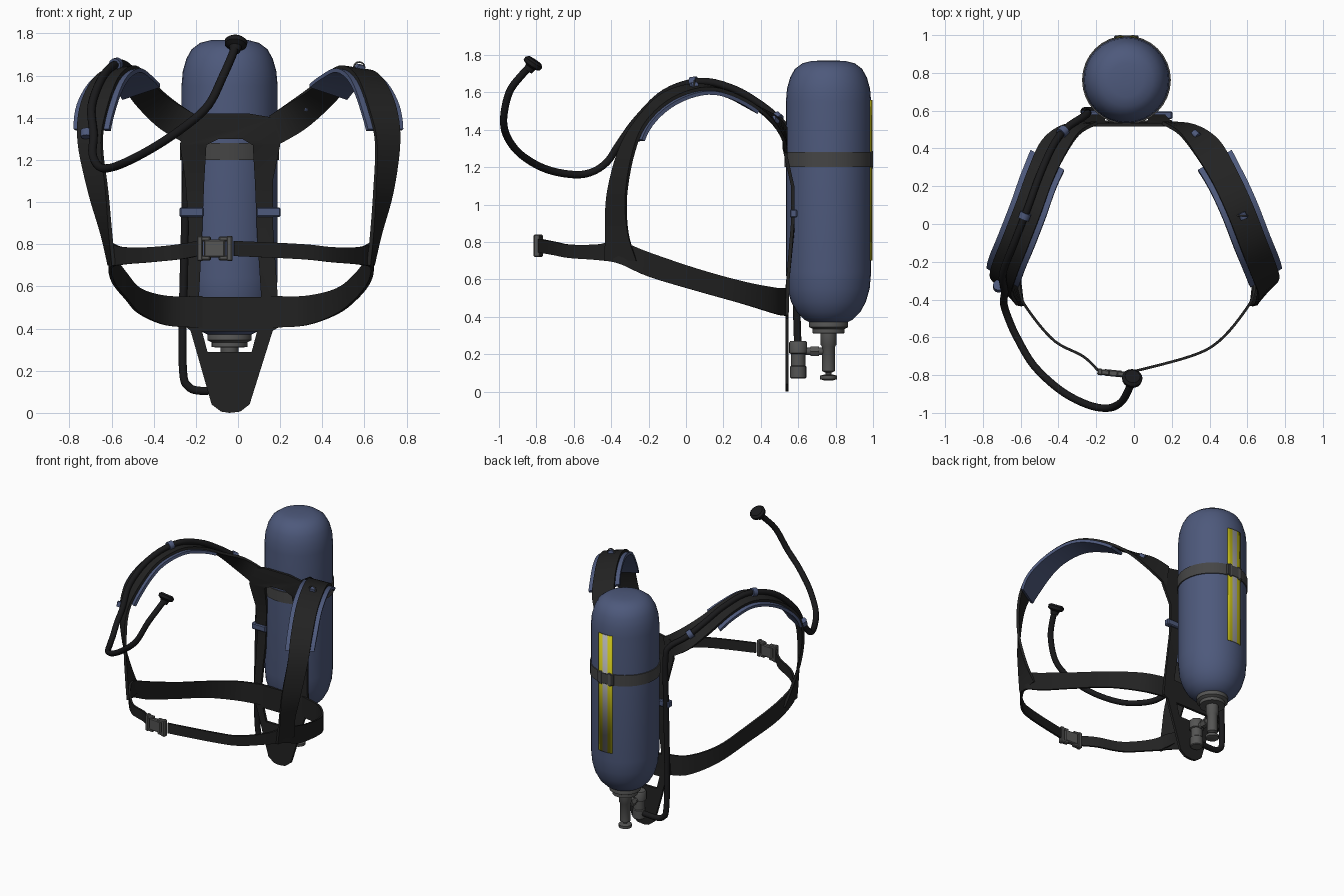
import bpy, bmesh, math
from mathutils import Vector, Matrix

if "Cube" in bpy.data.objects:
    bpy.data.objects.remove(bpy.data.objects["Cube"])

def material(name, rgb):
    m = bpy.data.materials.new(name)
    m.diffuse_color = (*rgb, 1)
    m.use_nodes = True
    m.node_tree.nodes["Principled BSDF"].inputs["Base Color"].default_value = m.diffuse_color
    return m

BLUE = material("navy blue", (0.075, 0.1, 0.2))
WEB = material("webbing black", (0.016, 0.016, 0.016))
RUBBER = material("rubber black", (0.01, 0.01, 0.011))
METAL = material("dark grey metal", (0.09, 0.09, 0.088))
BAND = material("band grey", (0.06, 0.06, 0.06))
YELLOW = material("reflective yellow", (0.55, 0.5, 0.01))
SILVER = material("reflective silver", (0.4, 0.4, 0.42))
TX, TY = -0.04, 0.762          # tank axis

def finish(ob, mat, angle=40):
    bpy.ops.object.select_all(action='DESELECT')
    ob.select_set(True)
    bpy.context.view_layer.objects.active = ob
    if ob.type == 'CURVE':
        bpy.ops.object.convert(target='MESH')
        ob = bpy.context.object
    if mat:
        ob.data.materials.clear()
        ob.data.materials.append(mat)
    bpy.ops.object.shade_smooth_by_angle(angle=math.radians(angle))
    return ob

def from_bm(name, bm, mat, angle=40):
    bmesh.ops.recalc_face_normals(bm, faces=bm.faces)
    me = bpy.data.meshes.new(name)
    bm.to_mesh(me)
    bm.free()
    ob = bpy.data.objects.new(name, me)
    bpy.context.collection.objects.link(ob)
    return finish(ob, mat, angle)

def lathe(name, profile, mat, loc=(TX, TY, 0), direction=(0, 0, 1), sides=32):
    bm = bmesh.new()
    rings = []
    for r, z in profile:
        rings.append([bm.verts.new((r * math.cos(2 * math.pi * i / sides),
                                    r * math.sin(2 * math.pi * i / sides), z)) for i in range(sides)])
    for a, b in zip(rings, rings[1:]):
        for i in range(sides):
            j = (i + 1) % sides
            bm.faces.new((a[i], a[j], b[j], b[i]))
    bm.faces.new(rings[0])
    bm.faces.new(rings[-1])
    rot = Vector((0, 0, 1)).rotation_difference(Vector(direction)).to_matrix().to_4x4()
    bm.transform(Matrix.Translation(loc) @ rot)
    return from_bm(name, bm, mat)

def rod(name, p, q, r, mat, sides=16):
    d = Vector(q) - Vector(p)
    return lathe(name, [(r, 0), (r, d.length)], mat, p, d, sides)

def box(name, loc, size, mat, rz=0.0, bevel=0.006):
    bm = bmesh.new()
    bmesh.ops.create_cube(bm, size=1)
    bmesh.ops.scale(bm, vec=size, verts=bm.verts)
    bmesh.ops.bevel(bm, geom=bm.edges[:], offset=bevel, segments=1, affect='EDGES')
    bm.transform(Matrix.Translation(loc) @ Matrix.Rotation(rz, 4, 'Z'))
    return from_bm(name, bm, mat, 20)

def smooth_path(rows, n=5):
    rows = [Vector(r) for r in rows]
    out = []
    for i in range(len(rows) - 1):
        a, b, c, d = rows[max(i - 1, 0)], rows[i], rows[i + 1], rows[min(i + 2, len(rows) - 1)]
        for k in range(n):
            t = k / n
            out.append(0.5 * (2 * b + (c - a) * t + (2 * a - 5 * b + 4 * c - d) * t * t
                              + (3 * b - a - 3 * c + d) * t ** 3))
    return out + [rows[-1]]

def frames(rows):
    """centre, half-width and outward normal for each row of a webbing path"""
    res = []
    for i, r in enumerate(rows):
        p, h = Vector(r[:3]), Vector(r[3:])
        t = Vector(rows[min(i + 1, len(rows) - 1)][:3]) - Vector(rows[max(i - 1, 0)][:3])
        res.append((p, h, t.cross(h).normalized()))
    p, h, n = res[len(res) // 2]
    s = 1 if n.dot(p - Vector((0, 0.1, 0.7))) > 0 else -1
    return [(p, h, n * s) for p, h, n in res]

def ribbon(name, fr, mat, thick=0.018, scale=1.0, lift=0.0):
    bm = bmesh.new()
    rings = [[bm.verts.new(p + h * scale * a + n * (lift + thick / 2 * b))
              for a, b in ((-1, -1), (1, -1), (1, 1), (-1, 1))] for p, h, n in fr]
    for a, b in zip(rings, rings[1:]):
        for i in range(4):
            bm.faces.new((a[i], a[(i + 1) % 4], b[(i + 1) % 4], b[i]))
    bm.faces.new(rings[0])
    bm.faces.new(rings[-1])
    return from_bm(name, bm, mat)

def tube(name, pts, r, mat, cyclic=False):
    cu = bpy.data.curves.new(name, 'CURVE')
    cu.dimensions = '3D'
    cu.bevel_depth, cu.bevel_resolution, cu.use_fill_caps = r, 3, True
    sp = cu.splines.new('POLY')
    sp.points.add(len(pts) - 1)
    for q, p in zip(sp.points, pts):
        q.co = (*p, 1)
    sp.use_cyclic_u = cyclic
    ob = bpy.data.objects.new(name, cu)
    bpy.context.collection.objects.link(ob)
    return finish(ob, mat, 60)

# Air tank, clamp band and reflective strip
lathe("tank", [(0.08, 0.36), (0.13, 0.385), (0.17, 0.425), (0.2, 0.48), (0.22, 0.55), (0.228, 0.64),
               (0.228, 1.55), (0.222, 1.62), (0.205, 1.68), (0.18, 1.725), (0.14, 1.755), (0.09, 1.768), (0.02, 1.77)], BLUE)
lathe("tank_band", [(0.225, 1.2), (0.235, 1.2), (0.235, 1.28), (0.225, 1.28)], BAND)
box("band_buckle", (TX, 0.988, 1.24), (0.13, 0.022, 0.085), BAND)
for dx in (-0.035, 0.035):
    box("band_buckle_bar", (TX + dx, 0.994, 1.24), (0.02, 0.012, 0.095), METAL, bevel=0.003)
bm = bmesh.new()
cols = [[bm.verts.new((TX + 0.232 * math.sin(a), TY + 0.232 * math.cos(a), z)) for z in (0.7, 1.56)]
        for a in [(-0.24 + 0.08 * i) for i in range(7)]]
for i in range(6):
    bm.faces.new((cols[i][0], cols[i][1], cols[i + 1][1], cols[i + 1][0])).material_index = int(i in (2, 3))
strip = from_bm("reflective_strip", bm, None)
strip.data.materials.append(YELLOW)
strip.data.materials.append(SILVER)
mod = strip.modifiers.new("thickness", 'SOLIDIFY')
mod.thickness, mod.offset = 0.005, 0

# Valve and pressure regulator under the tank
lathe("tank_collar", [(0.1, 0.385), (0.105, 0.375), (0.105, 0.345), (0.085, 0.335), (0.085, 0.312), (0.042, 0.31),
                      (0.042, 0.25), (0.035, 0.24), (0.035, 0.11), (0.015, 0.1), (0.015, 0.08)], METAL)
lathe("valve_knob", [(0.025, 0.06), (0.045, 0.066), (0.045, 0.085), (0.02, 0.092)], METAL, sides=12)
lathe("regulator", [(0.038, 0.07), (0.043, 0.075), (0.043, 0.135), (0.038, 0.14), (0.038, 0.2),
                    (0.048, 0.205), (0.048, 0.262), (0.042, 0.27)], METAL, (TX, 0.6, 0), sides=20)
rod("valve_pipe", (TX, 0.6, 0.215), (TX, 0.76, 0.215), 0.02, METAL)
rod("valve_nut", (TX, 0.665, 0.215), (TX, 0.71, 0.215), 0.03, METAL, 6)

# Back plate: outline with two openings, gently bent
outer = [(-.15, 1.42), (.05, 1.42), (.17, 1.4), (.2, 1.27), (.165, 1.1), (.165, .9), (.185, .6), (.2, .41), (.165, .39),
         (.055, .04), (.01, .006), (-.04, 0), (-.08, .006), (-.125, .04), (-.225, .39), (-.25, .41), (-.24, .6),
         (-.235, .9), (-.25, 1.1), (-.275, 1.27), (-.25, 1.4)]
opening = [(-.09, 1.3), (.02, 1.3), (.07, 1.27), (.08, 1.1), (.09, .85), (.11, .55), (-.185, .55), (-.17, .85),
           (-.16, 1.1), (-.15, 1.27)]
window = [(-.17, .385), (.09, .385), (.065, .29), (-.145, .29)]
cu = bpy.data.curves.new("back_plate", 'CURVE')
cu.dimensions, cu.fill_mode, cu.extrude = '2D', 'BOTH', 0.009
for loop in (outer, opening, window):
    sp = cu.splines.new('POLY')
    sp.points.add(len(loop) - 1)
    for q, p in zip(sp.points, loop):
        q.co = (*p, 0, 1)
    sp.use_cyclic_u = True
plate = bpy.data.objects.new("back_plate", cu)
bpy.context.collection.objects.link(plate)
plate = finish(plate, WEB, 20)
bend = lambda z: 0.54 + 0.03 * max(0, min(1, (z - 0.55) / 0.3)) - 0.045 * max(0, min(1, (z - 1.1) / 0.2))
for v in plate.data.vertices:
    x, z, d = v.co
    v.co = (x, bend(z) - d, z)

# Harness webbing, both sides from one set of rows (centre, half-width)
STRAP = [(.16, .535, 1.335, -.01, 0, .075), (.28, .5, 1.41, -.04, -.02, .06), (.39, .4, 1.5, -.06, -.04, .03),
         (.48, .25, 1.59, -.065, -.03, .012), (.56, .08, 1.63, -.065, -.03, .01), (.63, -.1, 1.575, -.065, -.03, .01),
         (.685, -.24, 1.44, -.065, -.03, 0), (.71, -.32, 1.28, -.055, -.04, 0), (.69, -.37, 1.05, -.042, -.05, 0),
         (.655, -.37, .85, -.02, -.06, 0), (.63, -.35, .7, -.01, -.085, 0)]
BELT = [(.15, .535, .48, 0, 0, .075), (.32, .48, .485, 0, 0, .07), (.47, .3, .53, 0, 0, .06), (.56, .05, .6, 0, 0, .06),
        (.62, -.2, .68, 0, 0, .065), (.635, -.36, .745, 0, 0, .06), (.58, -.47, .745, 0, 0, .042),
        (.45, -.62, .75, 0, 0, .036), (.3, -.7, .765, 0, 0, .036)]
clamp = lambda v: max(0, min(1, v))

def to_left(r):
    x, y, z = r[:3]
    x = -x - 0.05 * clamp((y - 0.1) / 0.4) + 0.03 * clamp((1.4 - z) / 0.4)
    return (x, y, z, -r[3], r[4], r[5])

straps = {}
for side in ("right", "left"):
    f = to_left if side == "left" else (lambda r: r)
    fr = straps[side] = frames(smooth_path([f(r) for r in STRAP]))
    ribbon(side + "_shoulder_strap", fr, WEB)
    ribbon(side + "_shoulder_pad", fr[12:34], BLUE, 0.02, 1.4, -0.019)
    end = (-.19, -.775, .78, 0, 0, .036) if side == "left" else (-.02, -.785, .78, 0, 0, .036)
    ribbon(side + "_waist_belt", frames(smooth_path([f(r) for r in BELT] + [end])), WEB, 0.014)

# Loops on the shoulder straps and back rails
for side, fr in straps.items():
    for i in (7, 21, 34) if side == "left" else (7, 21):
        p, h, n = fr[i]
        t = (fr[i + 1][0] - fr[i - 1][0]).normalized()
        c = p + n * (0.028 if side == "left" else 0.008)
        rod(side + "_strap_loop", c - t * 0.018, c + t * 0.018, 0.03 if side == "left" else 0.02, BLUE, 12)
box("left_rail_loop", (-.22, .575, .952), (.115, .05, .045), BLUE)
box("right_rail_loop", (.145, .575, .952), (.115, .04, .045), BLUE)
p = straps["right"][21][0]
tube("shoulder_ring", [p + Vector((0.026 * math.cos(a), 0, 0.012 + 0.026 * math.sin(a)))
                       for a in [i * math.pi / 8 for i in range(16)]], 0.004, METAL, True)

# Breathing hose: regulator, up the back, over the left shoulder, to the mouthpiece
L = straps["left"]
path = [(-.06, .6, .11), (-.18, .6, .105), (-.235, .6, .125), (-.26, .6, .19), (-.262, .592, .45), (-.25, .588, .95),
        (-.245, .588, 1.28), (-.265, .57, 1.37)]
path += [tuple(L[i][0] + L[i][2] * 0.028) for i in (6, 10, 15, 20, 25, 30)]
path += [(-.685, -.36, 1.32), (-.69, -.42, 1.23), (-.665, -.5, 1.175), (-.62, -.6, 1.16), (-.53, -.75, 1.19), (-.39, -.88, 1.265),
         (-.25, -.955, 1.36), (-.14, -.975, 1.46), (-.07, -.945, 1.6), (-.03, -.88, 1.69), (-.01, -.825, 1.745)]
tube("breathing_hose", smooth_path(path), 0.02, RUBBER)
lathe("mouthpiece", [(0.024, -0.045), (0.03, -0.02), (0.052, -0.008), (0.054, 0.012), (0.04, 0.024)], RUBBER,
      (-.01, -.82, 1.752), (0.1, 0.55, 0.83), 20)

# Front buckle: two pronged halves around a slotted middle
BX, BY, BZ = -.11, -.79, .78
box("buckle_body", (BX, BY, BZ), (.1, .035, .085), METAL, -.1)
for dx in (-.07, .07):
    box("buckle_end_bar", (BX + dx, BY - dx * .1, BZ), (.028, .035, .12), METAL, -.1)
    for dz in (-.045, .045):
        box("buckle_prong", (BX + dx * .7, BY - dx * .07, BZ + dz), (.06, .03, .024), METAL, -.1)
